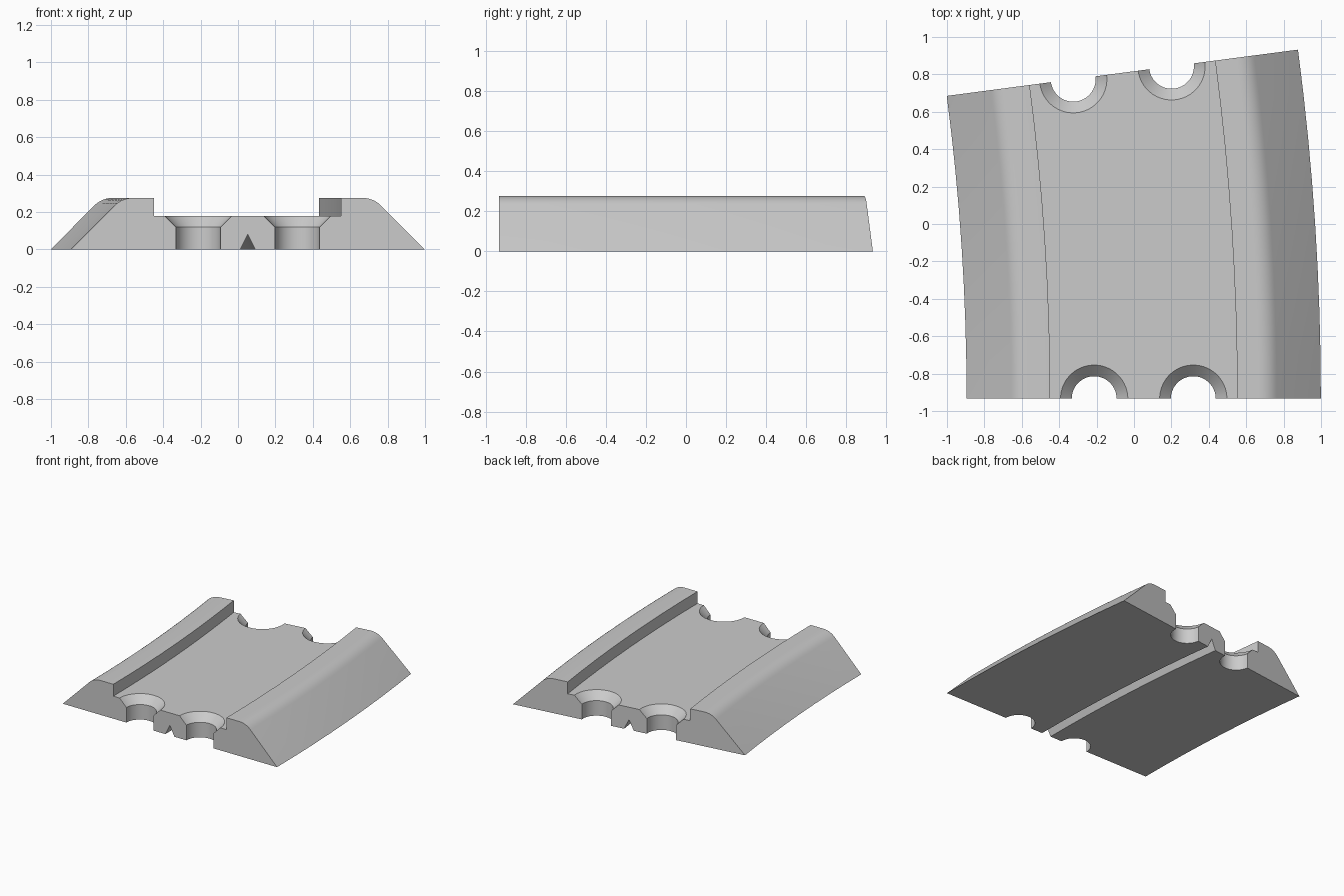
import bpy, bmesh, math
from mathutils import Matrix

if "Cube" in bpy.data.objects:
    bpy.data.objects.remove(bpy.data.objects["Cube"])

R, ANGLE, STEPS = 13.35, math.radians(7.5), 8   # gentle left-hand bend
CX, Y0 = 0.052, -0.934                          # middle of the straight front end
HALF, TOP, FLOOR = 0.947, 0.275, 0.18

grey = bpy.data.materials.new("grey")
grey.diffuse_color = (0.6, 0.6, 0.6, 1)
grey.use_nodes = True
grey.node_tree.nodes["Principled BSDF"].inputs["Base Color"].default_value = grey.diffuse_color


def along(u, z, a):
    """Point at sideways offset u and height z, at angle a round the bend."""
    return (CX - R + (R + u) * math.cos(a), Y0 + (R + u) * math.sin(a), z)


def finish(name, bm):
    bmesh.ops.recalc_face_normals(bm, faces=bm.faces)
    mesh = bpy.data.meshes.new(name)
    bm.to_mesh(mesh)
    bm.free()
    ob = bpy.data.objects.new(name, mesh)
    bpy.context.collection.objects.link(ob)
    return ob


# Half of the cross-section: groove, sloped side, rounded shoulder, raised rim, channel
r = 0.135
d = r * math.tan(math.pi / 8)
edge = HALF - TOP                               # where slope and top would meet
half = [(0.04, 0), (HALF, 0)]
for i in range(7):
    t = math.pi / 4 * (1 - i / 6)
    half.append((edge - d + r * math.sin(t), TOP - r + r * math.cos(t)))
half += [(0.5, TOP), (0.5, FLOOR)]
profile = [(0, 0.08)] + half + [(-u, z) for u, z in reversed(half)]

# Sweep the section round the bend
bm = bmesh.new()
rings = [[bm.verts.new(along(u, z, ANGLE * i / STEPS)) for u, z in profile]
         for i in range(STEPS + 1)]
n = len(profile)
for a, b in zip(rings, rings[1:]):
    for j in range(n):
        k = (j + 1) % n
        bm.faces.new((a[j], a[k], b[k], b[j]))
bm.faces.new(rings[0])
bm.faces.new(rings[-1])
track = finish("track_bed", bm)
track.data.materials.append(grey)
bpy.context.view_layer.objects.active = track
track.select_set(True)


def countersunk_cutter(centre, turn):
    """Straight bore with a 45 degree flare at the top."""
    bm = bmesh.new()
    seg = 48
    loops = []
    for rad, z in ((0.12, -0.1), (0.12, 0.12), (0.2, 0.2)):
        loops.append([bm.verts.new((rad * math.cos(2 * math.pi * (i + .5) / seg),
                                    rad * math.sin(2 * math.pi * (i + .5) / seg), z))
                      for i in range(seg)])
    for a, b in zip(loops, loops[1:]):
        for i in range(seg):
            k = (i + 1) % seg
            bm.faces.new((a[i], a[k], b[k], b[i]))
    bm.faces.new(loops[0])
    bm.faces.new(loops[-1])
    bm.transform(Matrix.Translation(centre) @ Matrix.Rotation(turn, 4, 'Z'))
    ob = finish("hole_cutter", bm)
    ob.hide_render = True
    ob.data.materials.append(grey)
    return ob


# Half holes at both ends
for a in (0, ANGLE):
    for u in (-0.265, 0.265):
        cutter = countersunk_cutter(along(u, 0, a), a)
        mod = track.modifiers.new("hole", 'BOOLEAN')
        mod.operation = 'DIFFERENCE'
        mod.solver = 'EXACT'
        mod.object = cutter
        bpy.ops.object.modifier_apply(modifier=mod.name)
        bpy.data.objects.remove(cutter)

bpy.ops.object.shade_smooth_by_angle(angle=math.radians(30))
